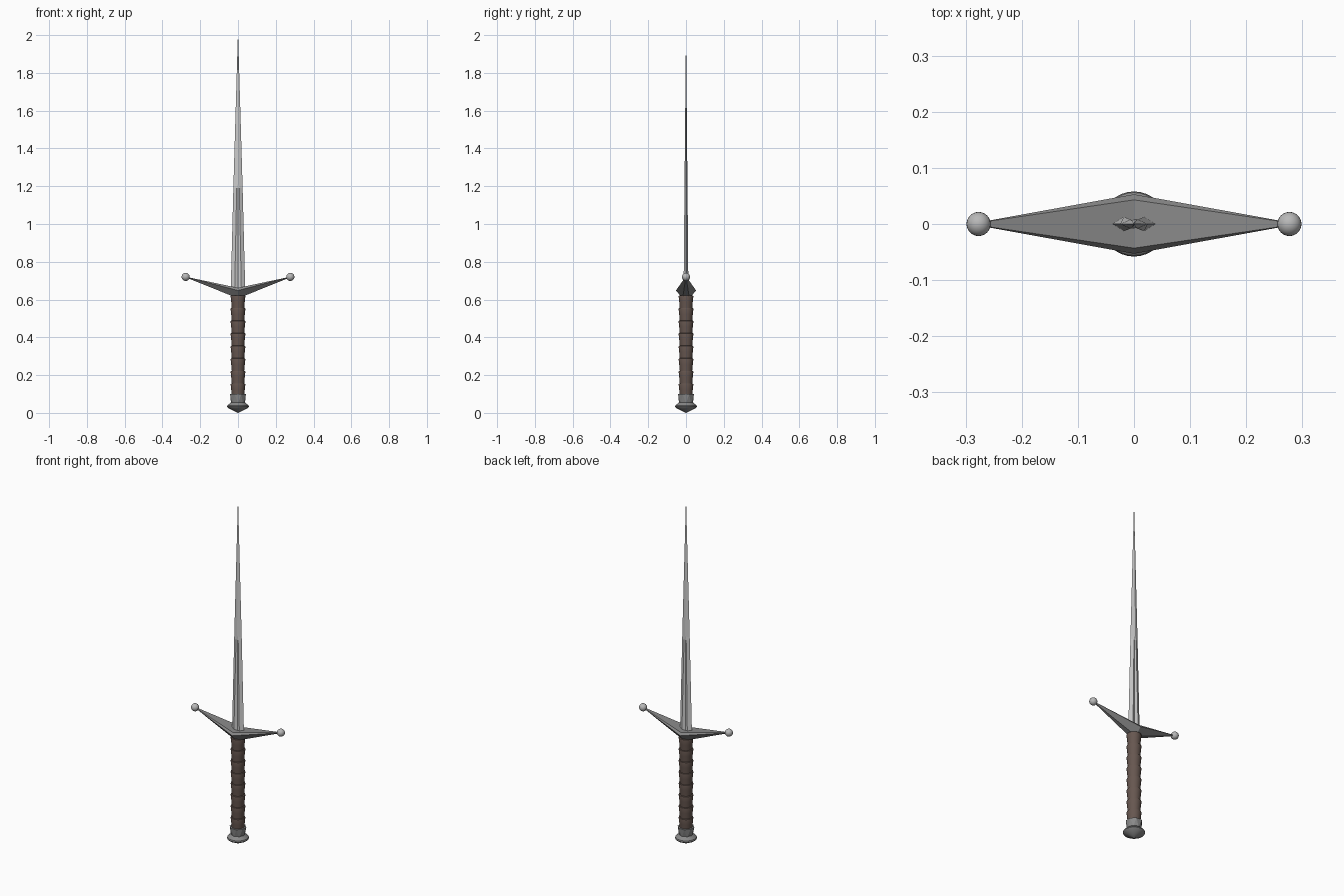
import bpy, math

if "Cube" in bpy.data.objects:
    bpy.data.objects.remove(bpy.data.objects["Cube"])

STEEL = (0.68, 0.68, 0.68, 1)
BALL = (0.48, 0.48, 0.48, 1)
IRON = (0.25, 0.25, 0.25, 1)
LEATHER = (0.135, 0.095, 0.08, 1)


def paint(ob, color):
    mat = bpy.data.materials.new(ob.name + "_colour")
    mat.diffuse_color = color
    mat.use_nodes = True
    mat.node_tree.nodes["Principled BSDF"].inputs["Base Color"].default_value = mat.diffuse_color
    ob.data.materials.append(mat)


def make(name, verts, faces, color, smooth=False):
    mesh = bpy.data.meshes.new(name)
    mesh.from_pydata(verts, [], faces)
    mesh.update()
    ob = bpy.data.objects.new(name, mesh)
    bpy.context.collection.objects.link(ob)
    paint(ob, color)
    if smooth:
        bpy.ops.object.select_all(action='DESELECT')
        ob.select_set(True)
        bpy.context.view_layer.objects.active = ob
        bpy.ops.object.shade_smooth_by_angle(angle=math.radians(30))
    return ob


def loft(name, rings):
    """Skin equal-length closed rings and cap both ends."""
    n = len(rings[0])
    verts = [p for ring in rings for p in ring]
    faces = [(r * n + i, r * n + (i + 1) % n, (r + 1) * n + (i + 1) % n, (r + 1) * n + i)
             for r in range(len(rings) - 1) for i in range(n)]
    faces += [tuple(reversed(range(n))), tuple(range(len(verts) - n, len(verts)))]
    return name, verts, faces


def circle(r, z, n, turn=0.0):
    return [(r * math.cos(2 * math.pi * (i + turn) / n),
             r * math.sin(2 * math.pi * (i + turn) / n), z) for i in range(n)]


def lathe(name, profile, n, color, smooth=True):
    make(*loft(name, [circle(r, z, n) for r, z in profile]), color, smooth)


# Blade: double-edged, with a fuller that fades out at z = 1.2
def blade_ring(z, edge, ridge_x, ridge_y, centre_y):
    return [(edge, 0, z), (ridge_x, ridge_y, z), (0, centre_y, z), (-ridge_x, ridge_y, z),
            (-edge, 0, z), (-ridge_x, -ridge_y, z), (0, -centre_y, z), (ridge_x, -ridge_y, z)]


make(*loft("blade", [blade_ring(0.63, 0.039, 0.018, 0.013, 0.006),
                     blade_ring(1.19, 0.0245, 0.007, 0.008, 0.005),
                     blade_ring(1.21, 0.024, 0.005, 0.0065, 0.0078),
                     blade_ring(2.0, 0.0006, 0.0002, 0.0002, 0.0003)]), STEEL)


# Crossguard: upswept tapering arms with a narrow keel underneath
def guard_ring(x, s, z):
    section = [(-0.043, 0.056), (-0.053, 0.042), (-0.018, 0.0),
               (0.018, 0.0), (0.053, 0.042), (0.043, 0.056)]
    return [(x, y * s, z + h * s) for y, h in section]


make(*loft("crossguard", [guard_ring(-0.275, 0.06, 0.717), guard_ring(0, 1, 0.606),
                          guard_ring(0.275, 0.06, 0.717)]), IRON)

# Ball finials on the guard
for side, tag in ((-1, "left"), (1, "right")):
    bpy.ops.mesh.primitive_uv_sphere_add(segments=24, ring_count=12, radius=0.0215,
                                         location=(side * 0.277, 0, 0.72))
    bpy.context.object.name = "guard_ball_" + tag
    paint(bpy.context.object, BALL)
    bpy.ops.object.shade_smooth_by_angle()

# Grip: eight leather bands, each overlapping the one below
grip = []
bands, low, step = 8, 0.09, 0.0665
for b in range(bands):
    z = low + b * step
    grip += [(0.033, z), (0.036, z + step * 0.5), (0.039, z + step * 0.9),
             (0.038, z + step * 0.98)]
lathe("grip", grip, 24, LEATHER)

# Pommel collar: faceted with triangles
n = 8
verts = circle(0.037, 0.05, n) + circle(0.045, 0.099, n, 0.5)
faces = [tuple(reversed(range(n))), tuple(range(n, 2 * n))]
for i in range(n):
    j = (i + 1) % n
    faces += [(i, j, n + i), (j, n + j, n + i)]
make("pommel_collar", verts, faces, IRON)

# Pommel cap: flared disc with a shallow cone below
lathe("pommel_cap", [(0.002, 0.0), (0.02, 0.010), (0.054, 0.027), (0.058, 0.033),
                     (0.056, 0.040), (0.036, 0.056)], 32, IRON)
